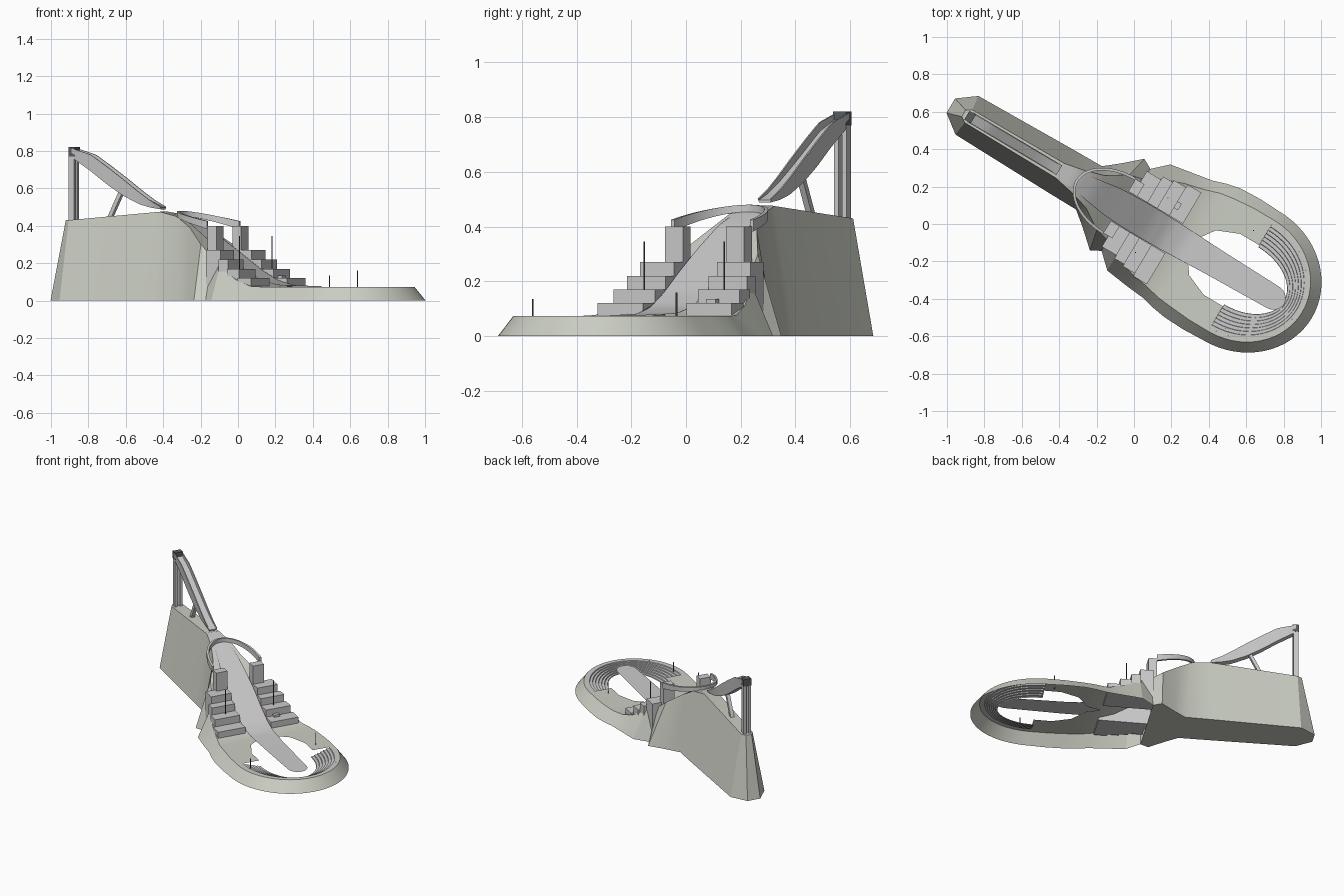
import bpy, bmesh, math

if "Cube" in bpy.data.objects:
    bpy.data.objects.remove(bpy.data.objects["Cube"])

# Hill axis: s runs downhill, t runs sideways, origin near the middle
C, S = 0.859, 0.511

def P(s, t, z):
    return (s * C + t * S, 0.05 - s * S + t * C, z)

def material(name, rgb):
    m = bpy.data.materials.new(name)
    m.diffuse_color = (*rgb, 1)
    m.use_nodes = True
    m.node_tree.nodes["Principled BSDF"].inputs["Base Color"].default_value = m.diffuse_color
    return m

OLIVE = material("olive_ground", (0.60, 0.62, 0.55))
SNOW = material("snow", (0.92, 0.92, 0.95))
DARK = material("dark_metal", (0.10, 0.11, 0.12))
RED = material("red_line", (0.8, 0.1, 0.1))
BLUE = material("blue_line", (0.1, 0.15, 0.7))

def build(name, verts, faces, mat=None, smooth=None, up=False):
    """Make an object from (s, t, z) points; smooth = sharp-edge angle."""
    bm = bmesh.new()
    vs = [bm.verts.new(P(*v)) for v in verts]
    for q in faces:
        bm.faces.new([vs[i] for i in q])
    bmesh.ops.remove_doubles(bm, verts=bm.verts[:], dist=0.0005)
    bmesh.ops.recalc_face_normals(bm, faces=bm.faces[:])
    bm.normal_update()
    if up and sum(q.normal.z for q in bm.faces) < 0:
        bmesh.ops.reverse_faces(bm, faces=bm.faces[:])
    if smooth:
        for q in bm.faces:
            q.smooth = True
        for e in bm.edges:
            e.smooth = len(e.link_faces) != 2 or e.calc_face_angle(0) < math.radians(smooth)
    me = bpy.data.meshes.new(name)
    bm.to_mesh(me)
    bm.free()
    if mat:
        me.materials.append(mat)
    ob = bpy.data.objects.new(name, me)
    bpy.context.scene.collection.objects.link(ob)
    return ob

def loft(rows, closed=False):
    """Join equal-length rows of points with quads; closed = tube with caps."""
    n = len(rows[0])
    faces = []
    for i in range(len(rows) - 1):
        for j in range(n if closed else n - 1):
            k = (j + 1) % n
            faces.append((i * n + j, i * n + k, (i + 1) * n + k, (i + 1) * n + j))
    if closed:
        faces += [tuple(range(n)), tuple(range((len(rows) - 1) * n, len(rows) * n))]
    return [p for r in rows for p in r], faces

def box(name, s0, s1, t0, t1, z0, z1, mat=None):
    rows = [[(s, t0, z0), (s, t1, z0), (s, t1, z1), (s, t0, z1)] for s in (s0, s1)]
    return build(name, *loft(rows, True), mat)

def interp(table, s):
    for a, b in zip(table, table[1:]):
        if s <= b[0]:
            f = max(0, (s - a[0]) / (b[0] - a[0]))
            return [u + (v - u) * f for u, v in zip(a[1:], b[1:])]
    return table[-1][1:]

# Terrain shell: (foot s, foot half width, rim s, rim half width, rim z, inner half width)
CEN = 0.66
terrain = [
    (-1.14, .045, -1.06, .02, .43, 0), (-1.04, .12, -1.03, .04, .43, 0),
    (-.45, .133, -.46, .045, .475, 0), (-.28, .135, -.34, .07, .45, 0),
    (-.20, .20, -.24, .10, .39, 0), (-.105, .285, -.13, .17, .30, 0),
    (-.05, .255, -.05, .19, .235, 0), (.03, .33, .03, .24, .185, 0),
    (.16, .35, .15, .28, .112, 0), (.27, .365, .25, .30, .077, 0),
    (.34, .385, .34, .325, .073, .03), (.42, .40, .42, .335, .073, .14),
    (.54, .405, .54, .345, .073, .19), (.659, .40, .659, .345, .073, .19)]
half = [[(a, b, 0), (c, d, z), (c, i, z)] for a, b, c, d, z, i in terrain]
for k in range(17):                                   # rounded lower end
    q = math.pi / 2 * k / 16
    half.append([(CEN + .44 * math.sin(q), .40 * math.cos(q), 0),
                 (CEN + .38 * math.sin(q), .345 * math.cos(q), .073),
                 (CEN + .36 * math.sin(q), .325 * math.cos(q), .073)])

def shift(s):                                         # bowl sits slightly off axis
    return .012 * min(1, max(0, (s - .1) / .3))

v, f = loft([[(s, t + shift(s), z) for s, t, z in r] for r in half])
v2, f2 = loft([[(s, shift(s) - t, z) for s, t, z in r] for r in half])
o = len(v)
f += [tuple(i + o for i in q) for q in f2]
f.append((0, 1, o + 1, o))                            # back end wall
f += [(3 * i, 3 * i + 3, o + 3 * i + 3, o + 3 * i) for i in range(6)]  # floor of the back part
build("terrain", v + v2, f, OLIVE, 25)

# Stepped stands curving round the outrun
stand = []
for k in range(7):
    a, b = .36 - .0135 * k, .325 - .021 * k
    z = .073 - .007 * k
    for da, db, zz in ((0, 0, z), (.012, .019, z), (.0135, .021, z - .007)):
        stand.append([(CEN + (a - da) * math.sin(q), .012 + (b - db) * math.cos(q), zz)
                      for q in [math.pi * i / 40 for i in range(41)]])
build("curved_stands", *loft(stand), up=True)

# Landing slope: (s, half width, z)
slope = [(-.47, .035, .477), (-.36, .048, .46), (-.25, .066, .405), (-.13, .084, .32),
         (0, .09, .23), (.1, .09, .16), (.2, .088, .107), (.3, .084, .082),
         (.5, .076, .076), (.86, .066, .076)]
across = (-1, -.5, 0, .5, 1)
rows = []
for i in range(45):
    s = -.47 + 1.33 * i / 44
    w, z = interp(slope, s)
    rows.append([(s, t * w, z) for t in across])
for k in range(1, 9):                                 # rounded end
    q = math.pi / 2 * k / 8
    rows.append([(.86 + .075 * math.sin(q), t * .066 * math.cos(q), .076) for t in across])
build("landing_slope", *loft(rows), SNOW, 30, up=True)

# Edge marking lines
for side, mat, name in ((-1, BLUE, "left_edge_line"), (1, RED, "right_edge_line")):
    rows = []
    for i in range(25):
        s = -.3 + .75 * i / 24
        w, z = interp(slope, s)
        rows.append([(s, side * (w - .002), z + .002), (s, side * w, z + .002)])
    build(name, *loft(rows), mat, up=True)

# Spectator terraces on both sides: start s, end s, outer t, top z
for side, name in ((-1, "left"), (1, "right")):
    for n, (s0, s1, t1, z) in enumerate([(-.09, -.035, .168, .40), (-.06, .03, .235, .27),
                                         (.03, .09, .255, .22), (.09, .165, .268, .17),
                                         (.165, .25, .285, .12)]):
        box(f"{name}_terrace_{n}", s0, s1, side * .092, side * t1, .06, z)
box("commentary_box", .15, .19, .14, .18, .11, .135)

# Inrun channel: (s, top z, bottom z)
inrun = [(-1.02, .815, .765), (-.9, .78, .69), (-.8, .717, .62), (-.7, .65, .56),
         (-.6, .58, .515), (-.53, .535, .497), (-.465, .502, .488)]
rows = []
for i in range(25):
    s = -1.02 + .555 * i / 24
    zt, zb = interp(inrun, s)
    w, d = .030, (zt - zb) * .35
    rows.append([(s, -w, zt), (s, -w * .8, zb), (s, w * .8, zb), (s, w, zt),
                 (s, w - .006, zt), (s, w - .006, zt - d),
                 (s, -w + .006, zt - d), (s, -w + .006, zt)])
build("inrun_track", *loft(rows, True), None, 30)

# Start tower and strut
box("start_house", -1.04, -1.0, -.027, .027, .77, .82, DARK)
for side in (-1, 1):
    box("tower_post", -1.038, -1.006, side * .008, side * .026, .40, .80)
build("inrun_strut", *loft([[(s, -.012, z), (s + .025, -.012, z), (s + .025, .012, z), (s, .012, z)]
                            for s, z in ((-.815, .43), (-.735, .585))], True))

# U-shaped walkway round the knoll
rows = []
for i in range(33):
    q = -math.pi / 2 + math.pi * i / 32
    c, n = math.cos(q), math.sin(q)
    z, h = .425 + .055 * c, .042 - .016 * c
    s, t, si, ti = -.09 - .272 * c, .175 * n, -.09 - .258 * c, .160 * n
    rows.append([(s, t, z - h), (s, t, z), (si, ti, z), (si, ti, z - h)])
build("walkway", *loft(rows, True), None, 30)

# Floodlight and flag poles: s, t, top z
for s, t, z in ((.11, .17, .345), (.11, -.17, .345), (.593, .254, .16), (.733, -.274, .135)):
    ring = [(math.cos(math.pi / 3 * i) * .003, math.sin(math.pi / 3 * i) * .003) for i in range(6)]
    build("pole", *loft([[(s + a, t + b, h) for a, b in ring] for h in (.06, z)], True), DARK)
